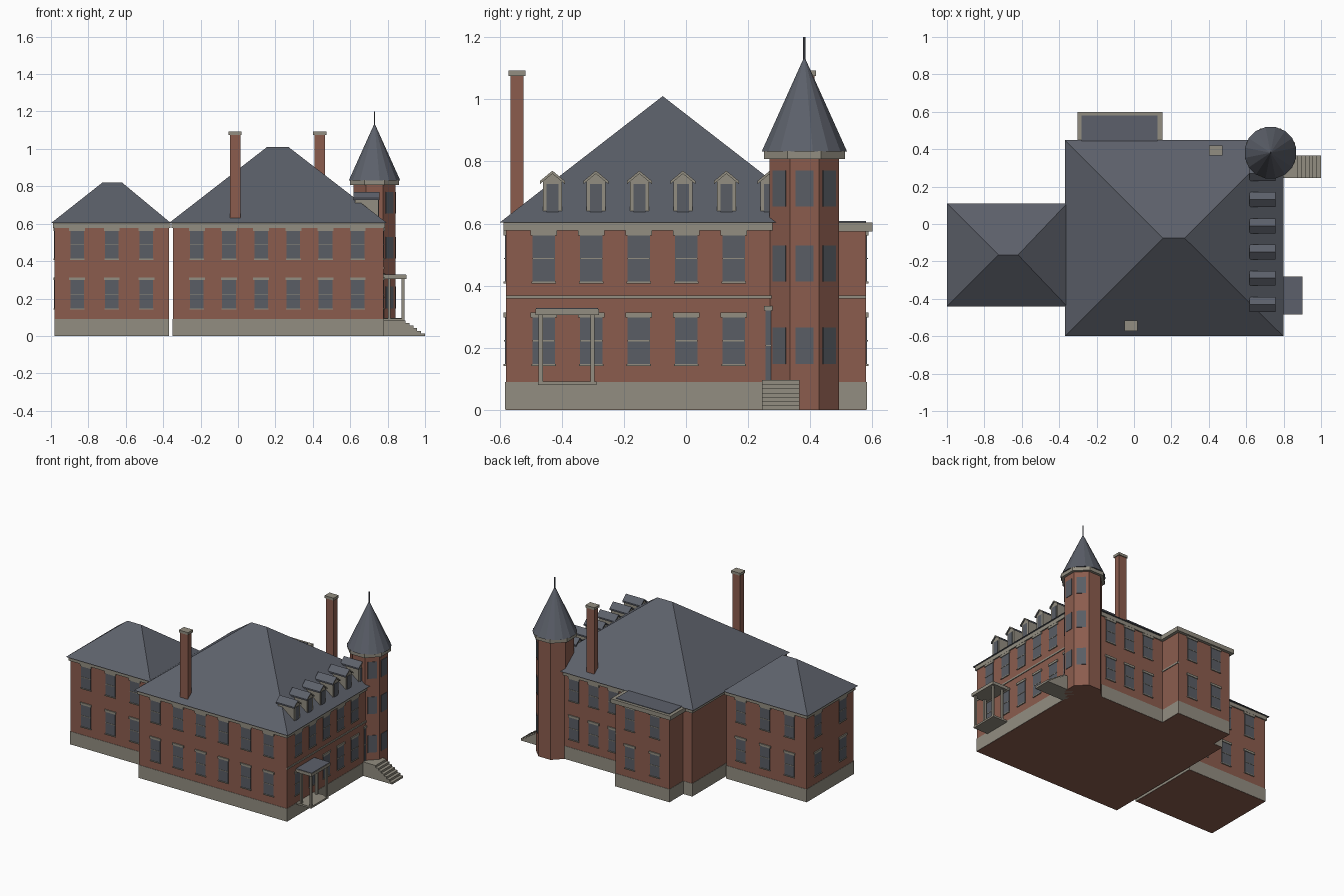
import bpy, bmesh, math
from mathutils import Matrix, Vector

if "Cube" in bpy.data.objects:
    bpy.data.objects.remove(bpy.data.objects["Cube"])


def material(name, rgb):
    m = bpy.data.materials.new(name)
    m.use_nodes = True
    m.diffuse_color = (*rgb, 1)
    m.node_tree.nodes["Principled BSDF"].inputs["Base Color"].default_value = (*rgb, 1)
    return m


MATS = [material("red brick", (0.26, 0.108, 0.076)),
        material("pale stone", (0.29, 0.27, 0.22)),
        material("grey slate", (0.108, 0.118, 0.145)),
        material("window glass", (0.10, 0.11, 0.128))]
BRICK, STONE, SLATE, GLASS = range(4)


def finish(name, bm, loc=(0, 0, 0), angle=0):
    bmesh.ops.recalc_face_normals(bm, faces=bm.faces)
    mesh = bpy.data.meshes.new(name)
    bm.to_mesh(mesh)
    bm.free()
    for m in MATS:
        mesh.materials.append(m)
    ob = bpy.data.objects.new(name, mesh)
    ob.location = loc
    ob.rotation_euler.z = math.radians(angle)
    bpy.context.collection.objects.link(ob)
    return ob


def add_box(bm, x, y, z, mat):
    """x, y, z are (low, high) pairs."""
    size = Matrix.Diagonal((x[1] - x[0], y[1] - y[0], z[1] - z[0], 1))
    mid = Matrix.Translation((sum(x) / 2, sum(y) / 2, sum(z) / 2))
    verts = bmesh.ops.create_cube(bm, size=1, matrix=mid @ size)["verts"]
    for f in {f for v in verts for f in v.link_faces}:
        f.material_index = mat


def boxes(name, parts, loc=(0, 0, 0), angle=0):
    bm = bmesh.new()
    for p in parts:
        add_box(bm, *p)
    return finish(name, bm, loc, angle)


def grow(pair, d):
    return (pair[0] - d, pair[1] + d)


def round_part(name, sides, r0, r1, z0, z1, mat, loc):
    bm = bmesh.new()
    bmesh.ops.create_cone(bm, cap_ends=True, segments=sides, radius1=r0, radius2=r1, depth=z1 - z0,
                          matrix=Matrix.Translation((0, 0, (z0 + z1) / 2)))
    for f in bm.faces:
        f.material_index = mat
    return finish(name, bm, loc, 180 / sides)


def hip_roof(name, x, y, z, ridge):
    bm = bmesh.new()
    ym = sum(y) / 2
    a, b, c, d = [bm.verts.new((px, py, z[0])) for px, py in
                  ((x[0], y[0]), (x[1], y[0]), (x[1], y[1]), (x[0], y[1]))]
    e, f = [bm.verts.new((px, ym, z[1])) for px in ridge]
    for face in ((a, b, c, d), (a, b, f, e), (b, c, f), (c, d, e, f), (d, a, e)):
        bm.faces.new(face).material_index = SLATE
    return finish(name, bm)


def prism_x(name, profile, x, mat, front_mat, loc):
    """Extrude a (y, z) profile along x; the +x end takes front_mat."""
    bm = bmesh.new()
    face = bm.faces.new([bm.verts.new((x[0], *p)) for p in profile])
    out = bmesh.ops.extrude_face_region(bm, geom=[face])["geom"]
    bmesh.ops.translate(bm, vec=Vector((x[1] - x[0], 0, 0)),
                        verts=[v for v in out if isinstance(v, bmesh.types.BMVert)])
    bmesh.ops.recalc_face_normals(bm, faces=bm.faces)
    for f in bm.faces:
        f.material_index = front_mat if f.normal.x > 0.9 else mat
    return finish(name, bm, loc)


LOWER, UPPER = (0.148, 0.298), (0.413, 0.562)


def windows(name, loc, angle, columns, rows=(LOWER, UPPER), w=0.073):
    """Sash windows with lintel, sill and meeting rail on a wall facing -y before turning."""
    parts = []
    for u in columns:
        for lo, hi in rows:
            x = (u - w / 2, u + w / 2)
            mid = (lo + hi) / 2
            parts += [(x, (-0.003, 0.001), (lo, hi), GLASS),
                      (x, (-0.005, 0.001), (mid - 0.002, mid + 0.002), STONE),
                      (grow(x, 0.006), (-0.007, 0.001), (hi, hi + 0.015), STONE),
                      (grow(x, 0.003), (-0.007, 0.001), (lo - 0.006, lo), STONE)]
    return boxes(name, parts, loc, angle)


def block(name, x, y):
    """Stone plinth, brick walls and stone cornice."""
    boxes(name + "_plinth", [(grow(x, 0.002), grow(y, 0.002), (0.001, 0.09), STONE)])
    boxes(name + "_walls", [(x, y, (0, 0.58), BRICK)])
    boxes(name + "_cornice", [(grow(x, 0.008), grow(y, 0.008), (0.577, 0.604), STONE)])


# Main house
block("main", (-0.348, 0.778), (-0.58, 0.43))
hip_roof("main_roof", (-0.37, 0.798), (-0.6, 0.45), (0.603, 1.01), (0.155, 0.27))
windows("main_front_windows", (0, -0.58, 0), 0, [-0.22 + 0.172 * i for i in range(6)])
windows("main_right_windows", (0.778, 0, 0), 90, [-0.458 + 0.153 * i for i in range(5)])
windows("main_back_windows", (0, 0.43, 0), 180, [-0.25, -0.4, -0.55])
windows("side_door", (0.778, 0, 0), 90, [0.293], [(0.095, 0.32)])
boxes("main_belt_course", [((0.77, 0.783), (-0.58, 0.43), (0.358, 0.369), STONE)])

# Side wing, with a narrow gap to the main house
block("wing", (-0.98, -0.37), (-0.42, 0.09))
hip_roof("wing_roof", (-1.0, -0.358), (-0.44, 0.11), (0.603, 0.82), (-0.725, -0.62))
windows("wing_front_windows", (0, -0.42, 0), 0, [-0.86, -0.675, -0.49])
windows("wing_back_windows", (0, 0.09, 0), 180, [0.85, 0.665, 0.48])
windows("wing_left_windows", (-0.98, 0, 0), 270, [0.03, 0.3])

# Flat-roofed rear bay
BAY_X = (-0.28, 0.13)
boxes("bay_plinth", [(grow(BAY_X, 0.002), (0.42, 0.582), (0.001, 0.09), STONE)])
boxes("bay_walls", [(BAY_X, (0.42, 0.58), (0, 0.58), BRICK)])
boxes("bay_cornice", [(grow(BAY_X, 0.022), (0.43, 0.6), (0.575, 0.604), STONE)])
boxes("bay_flat_roof", [((-0.28, 0.125), (0.445, 0.58), (0.6, 0.608), SLATE)])
boxes("bay_belt_course", [((0.12, 0.135), (0.43, 0.58), (0.358, 0.369), STONE)])
windows("bay_back_windows", (0, 0.58, 0), 180, [-0.02, 0.17])

# Dormers along the right slope
for i in range(6):
    at = (0, -0.43 + 0.14 * i, 0)
    n = f"_{i + 1}"
    prism_x("dormer_wall" + n, [(-0.031, 0.63), (0.031, 0.63), (0.031, 0.735), (0, 0.764), (-0.031, 0.735)],
            (0.625, 0.75), STONE, STONE, at)
    prism_x("dormer_roof" + n, [(-0.04, 0.727), (0, 0.76), (0.04, 0.727), (0.04, 0.737), (0, 0.77), (-0.04, 0.737)],
            (0.617, 0.757), SLATE, STONE, at)
    boxes("dormer_window" + n, [((0.748, 0.753), (-0.019, 0.019), (0.636, 0.727), GLASS)], at)

# Chimneys
for n, cx, cy in (("front_chimney", -0.015, -0.544), ("rear_chimney", 0.437, 0.392)):
    x, y = grow((cx, cx), 0.029), grow((cy, cy), 0.021)
    boxes(n, [(x, y, (0.6, 1.077), BRICK)])
    boxes(n + "_cap", [(grow(x, 0.006), grow(y, 0.006), (1.075, 1.092), STONE)])

# Octagonal corner tower
TOWER, APOTHEM = (0.73, 0.381, 0), 0.112
OCT = 1 / math.cos(math.pi / 8)
round_part("tower_walls", 8, APOTHEM * OCT, APOTHEM * OCT, 0, 0.81, BRICK, TOWER)
round_part("tower_cornice", 8, 0.13 * OCT, 0.13 * OCT, 0.808, 0.834, STONE, TOWER)
round_part("tower_roof", 16, 0.14, 0, 0.832, 1.137, SLATE, TOWER)
round_part("tower_finial", 8, 0.004, 0.004, 1.12, 1.2, SLATE, TOWER)
for turn, side in ((45, "front"), (90, "middle"), (135, "rear")):
    panes = [((-0.029, 0.029), (-APOTHEM - 0.003, -APOTHEM + 0.002), z, GLASS)
             for z in ((0.148, 0.265), (0.413, 0.53), (0.655, 0.77))]
    boxes(f"tower_{side}_windows", panes, TOWER, turn)

# Entrance porch
PORCH_Y = (-0.485, -0.28)
boxes("porch_floor", [((0.77, 0.89), grow(PORCH_Y, -0.008), (0.08, 0.092), STONE)])
boxes("porch_posts", [(px, py, (0.09, 0.307), STONE) for px in ((0.802, 0.816), (0.875, 0.889))
                      for py in ((-0.475, -0.461), (-0.308, -0.294))])
boxes("porch_roof", [((0.77, 0.9), PORCH_Y, (0.305, 0.325), STONE)])
boxes("porch_roof_slate", [((0.775, 0.898), grow(PORCH_Y, -0.003), (0.32, 0.328), SLATE)])

# Steps up to the side door
STEPS, TREAD = 7, 0.021
boxes("side_steps", [((0.77, 1.0 - TREAD * i), (0.245, 0.365), (0.096 * i / STEPS, 0.096 * (i + 1) / STEPS), STONE)
                     for i in range(STEPS)])
